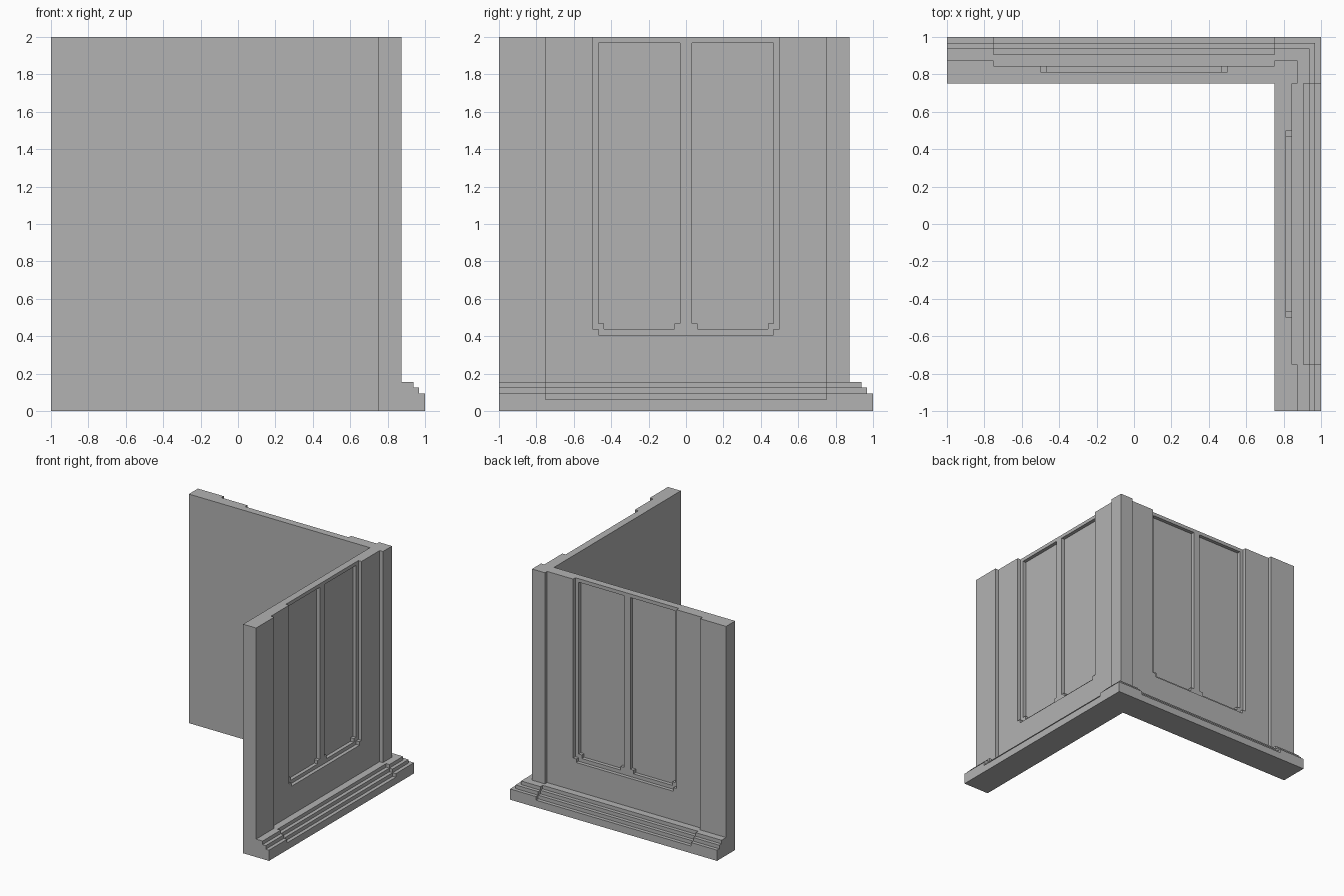
import bpy
import bmesh

cube = bpy.data.objects.get("Cube")
if cube:
    bpy.data.objects.remove(cube, do_unlink=True)

S = 1 / 32  # one moulding step

stone = bpy.data.materials.new("plain grey")
stone.use_nodes = True
grey = (0.45, 0.45, 0.45, 1)
stone.diffuse_color = grey
stone.node_tree.nodes["Principled BSDF"].inputs["Base Color"].default_value = grey


def sweep(name, rings):
    """Join matching rings of points into a closed solid."""
    bm = bmesh.new()
    loops = [[bm.verts.new(p) for p in ring] for ring in rings]
    n = len(loops[0])
    for a, b in zip(loops, loops[1:]):
        for i in range(n):
            j = (i + 1) % n
            bm.faces.new((a[i], a[j], b[j], b[i]))
    bm.faces.new(loops[0])
    bm.faces.new(loops[-1])
    bmesh.ops.recalc_face_normals(bm, faces=bm.faces)
    mesh = bpy.data.meshes.new(name)
    bm.to_mesh(mesh)
    bm.free()
    mesh.materials.append(stone)
    obj = bpy.data.objects.new(name, mesh)
    bpy.context.collection.objects.link(obj)
    return obj


def place(side, along, out, z):
    """Point on the left wall or the back wall."""
    return (out, along, z) if side == "left" else (along, out, z)


def steps(out, z, count):
    """Stair profile going outward and down."""
    pts = []
    for _ in range(count):
        pts += [(out, z), (out, z - S)]
        out, z = out + S, z - S
    return pts


def notched(a, b, low, high):
    """Panel outline with square notches in its lower corners."""
    return [(a, high), (a, low + S), (a + S, low + S), (a + S, low),
            (b - S, low), (b - S, low + S), (b, low + S), (b, high)]


# Two walls meeting at a corner, with a stepped plinth outside
profile = [(0.75, 0), (0.75, 2), (28 * S, 2), (28 * S, 5 * S)]
profile += steps(30 * S, 5 * S, 2) + [(1, 3 * S), (1, 0)]
wall = sweep("corner_wall", [
    [(-1, u, z) for u, z in profile],
    [(u, u, z) for u, z in profile],
    [(u, -1, z) for u, z in profile]])

# Recess between the pilasters, including the plinth steps
recess = [(27 * S, 2.2), (27 * S, 5 * S)] + steps(29 * S, 5 * S, 3)
recess += [(1.2, 2 * S), (1.2, 2.2)]

cutters = []
for side in ("left", "back"):
    cutters.append(sweep(side + "_recess_cutter", [
        [place(side, s, u, z) for u, z in recess] for s in (-0.75, 0.75)]))
    # Shallow panel open at the top
    outline = notched(-0.5, 0.5, 13 * S, 2.1)
    cutters.append(sweep(side + "_panel_cutter", [
        [place(side, s, u, z) for s, z in outline] for u in (26 * S, 1.1)]))
    # Pair of deeper panes
    for a in (-15 * S, S):
        outline = notched(a, a + 14 * S, 14 * S, 2 - S)
        cutters.append(sweep(side + "_pane_cutter", [
            [place(side, s, u, z) for s, z in outline] for u in (25 * S, 26.5 * S)]))

bpy.context.view_layer.objects.active = wall
for cutter in cutters:
    cutter.hide_render = True
    mod = wall.modifiers.new(cutter.name, "BOOLEAN")
    mod.operation = "DIFFERENCE"
    mod.solver = "EXACT"
    mod.object = cutter
    bpy.ops.object.modifier_apply(modifier=mod.name)
for cutter in cutters:
    bpy.data.objects.remove(cutter, do_unlink=True)
